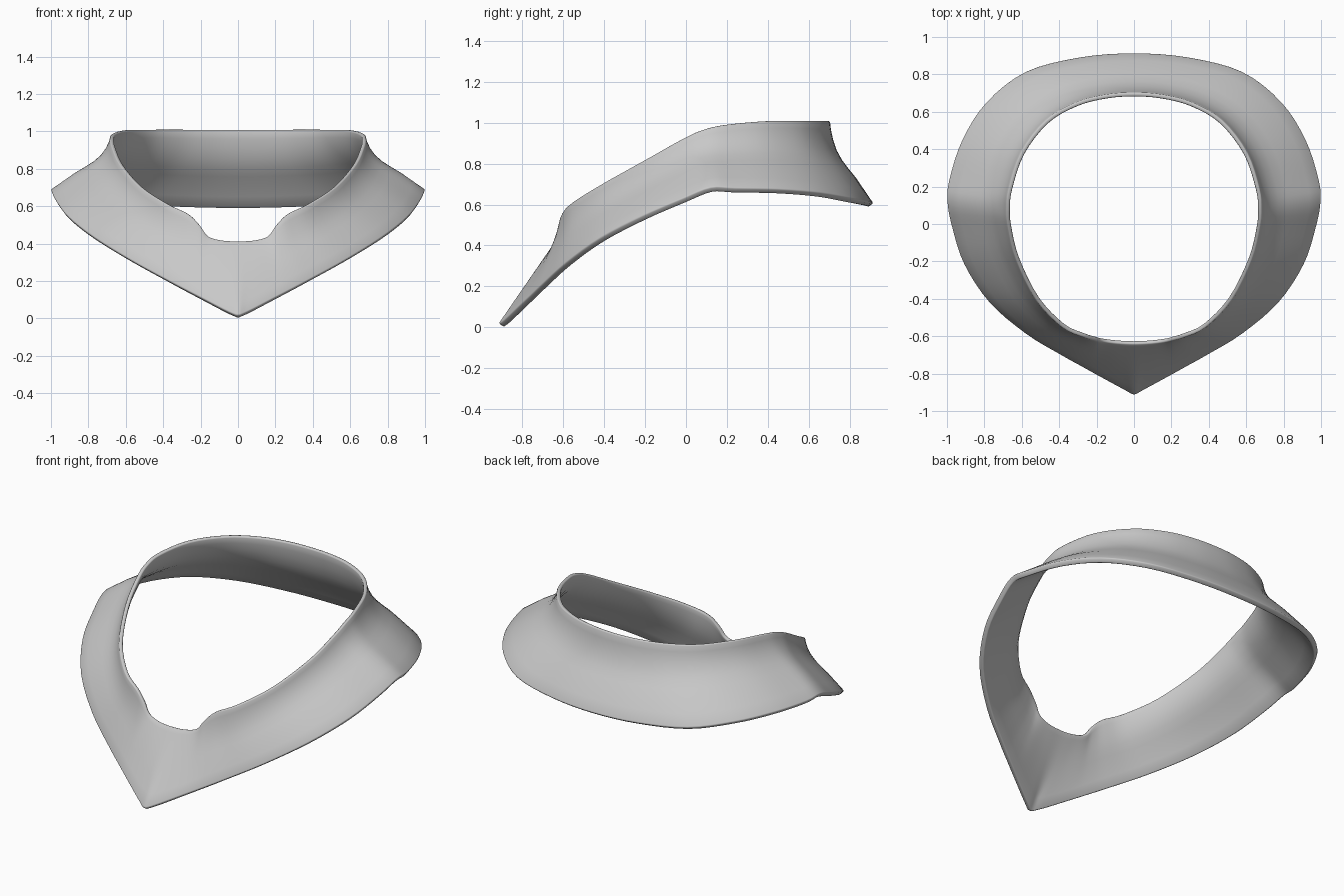
import bpy
import bmesh
import math
from mathutils import Vector

if "Cube" in bpy.data.objects:
    bpy.data.objects.remove(bpy.data.objects["Cube"])

# Half of the collar, front to back: neck rim point, hem point, neck wall amount
STATIONS = [
    ((0.00, -0.642, 0.415), (0.00, -0.914, 0.020), 0.0),
    ((0.09, -0.638, 0.420), (0.05, -0.890, 0.036), 0.0),
    ((0.16, -0.630, 0.442), (0.19, -0.814, 0.108), 0.05),
    ((0.205, -0.622, 0.500), (0.28, -0.764, 0.154), 0.35),
    ((0.27, -0.605, 0.560), (0.39, -0.703, 0.212), 0.75),
    ((0.385, -0.552, 0.614), (0.58, -0.588, 0.316), 1.0),
    ((0.525, -0.405, 0.705), (0.775, -0.420, 0.438), 1.0),
    ((0.632, -0.190, 0.825), (0.910, -0.215, 0.546), 1.0),
    ((0.675, -0.02, 0.920), (0.974, -0.02, 0.630), 1.0),
    ((0.683, 0.08, 0.965), (1.000, 0.12, 0.685), 1.0),
    ((0.671, 0.19, 0.990), (0.989, 0.24, 0.682), 1.0),
    ((0.605, 0.383, 1.008), (0.92, 0.450, 0.677), 1.0),
    ((0.472, 0.555, 1.010), (0.79, 0.652, 0.660), 1.0),
    ((0.31, 0.650, 1.010), (0.58, 0.815, 0.629), 1.0),
    ((0.15, 0.692, 1.009), (0.29, 0.893, 0.612), 1.0),
    ((0.00, 0.703, 1.008), (0.00, 0.915, 0.606), 1.0),
]
# Cross-section from rim to hem: (outward share, downward share)
PROFILE = [(0, 0), (0.025, 0.11), (0.075, 0.23), (0.16, 0.36), (0.28, 0.475),
           (0.43, 0.58), (0.60, 0.69), (0.80, 0.845), (1, 1)]
STEPS = 4


def section(rim, hem, wall):
    """Points from rim to hem, blending a straight slope into a neck wall."""
    rim, hem = Vector(rim), Vector(hem)
    points = []
    for out, down in PROFILE:
        straight = (out + down) / 2
        o = straight + (out - straight) * wall
        d = straight + (down - straight) * wall
        p = rim.lerp(hem, o)
        p.z = rim.z + (hem.z - rim.z) * d
        points.append(p)
    return points


def spline(a, b, c, d, t):
    return 0.5 * (2 * b + (c - a) * t + (2 * a - 5 * b + 4 * c - d) * t * t
                  + (3 * b - a - 3 * c + d) * t ** 3)


# Full ring of cross-sections, the left half mirrored from the right
half = [section(*s) for s in STATIONS]
mirrored = [[Vector((-p.x, p.y, p.z)) for p in s] for s in half[-2:0:-1]]
ring = half + mirrored
n = len(ring)

# Collar surface lofted smoothly around the ring
bm = bmesh.new()
rows = []
for i in range(n):
    a, b, c, d = (ring[(i + k) % n] for k in (-1, 0, 1, 2))
    for step in range(STEPS):
        t = step / STEPS
        rows.append([bm.verts.new(spline(*pts, t)) for pts in zip(a, b, c, d)])
for i, row in enumerate(rows):
    nxt = rows[(i + 1) % len(rows)]
    for j in range(len(PROFILE) - 1):
        bm.faces.new((row[j], row[j + 1], nxt[j + 1], nxt[j]))
bm.normal_update()
if sum(f.normal.z for f in bm.faces) < 0:
    bmesh.ops.reverse_faces(bm, faces=bm.faces[:])
mesh = bpy.data.meshes.new("collar")
bm.to_mesh(mesh)
bm.free()
collar = bpy.data.objects.new("collar", mesh)
bpy.context.collection.objects.link(collar)

grey = bpy.data.materials.new("light grey")
grey.diffuse_color = (0.58, 0.58, 0.58, 1)
grey.use_nodes = True
grey.node_tree.nodes["Principled BSDF"].inputs["Base Color"].default_value = grey.diffuse_color
mesh.materials.append(grey)

# Cloth thickness, thinner at the rim than at the hem
group = collar.vertex_groups.new(name="hem_weight")
count = len(PROFILE)
for j in range(count):
    group.add(list(range(j, len(mesh.vertices), count)), j / (count - 1), 'REPLACE')
solid = collar.modifiers.new("thickness", 'SOLIDIFY')
solid.thickness = 0.032
solid.offset = -1
solid.vertex_group = group.name
solid.thickness_vertex_group = 0.68

# Softened rim and hem
bevel = collar.modifiers.new("soft_edges", 'BEVEL')
bevel.width = 0.007
bevel.segments = 2
bevel.limit_method = 'ANGLE'
bevel.angle_limit = math.radians(50)

bpy.context.view_layer.objects.active = collar
collar.select_set(True)
bpy.ops.object.convert(target='MESH')
bpy.ops.object.shade_smooth_by_angle(angle=math.radians(50))
